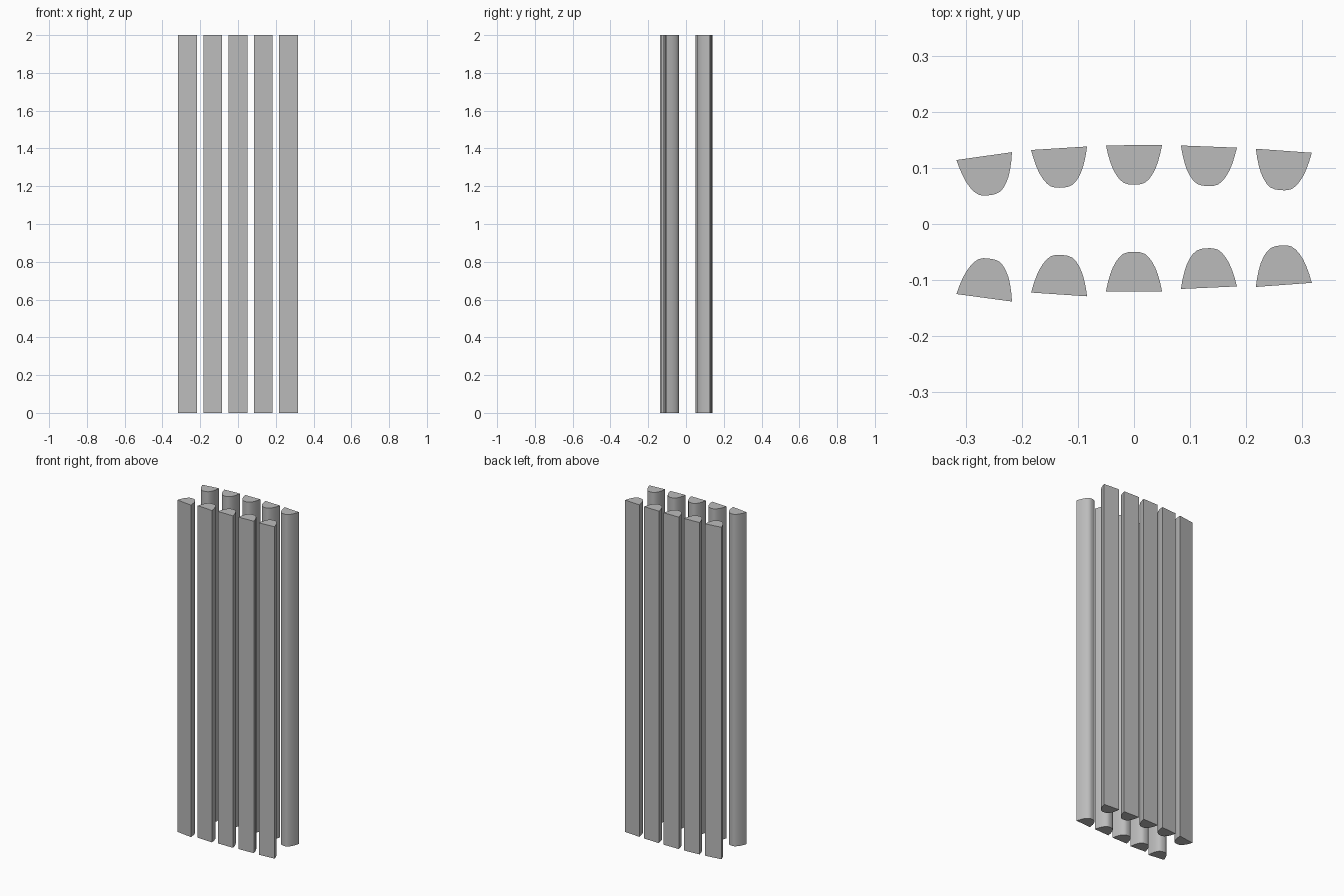
import bpy
import bmesh
from math import radians
from mathutils import Matrix, Vector

cube = bpy.data.objects.get("Cube")
if cube:
    bpy.data.objects.remove(cube, do_unlink=True)

# One plain grey for every slat
grey = bpy.data.materials.new("plain grey")
grey.use_nodes = True
colour = (0.5, 0.5, 0.5, 1)
grey.diffuse_color = colour
grey.node_tree.nodes["Principled BSDF"].inputs["Base Color"].default_value = colour

HEIGHT = 2.0
SPACING = 0.1335

# Half of the slat section: flat outer face at zero, rounded inner face
half = [(0.05, 0), (0.0465, 0.016), (0.0425, 0.03), (0.038, 0.042),
        (0.032, 0.053), (0.026, 0.061), (0.019, 0.067), (0.011, 0.0697),
        (0.004, 0.0703)]
section = half + [(-x, y) for x, y in reversed(half)]


def slat(name, x, y, angle, flip):
    """Extrude the section upright, turned so its flat face looks outward."""
    turn = Matrix.Rotation(radians(angle), 3, 'Z')
    bm = bmesh.new()
    ring = [bm.verts.new(turn @ Vector((px, -py if flip else py, 0)))
            for px, py in section]
    base = bm.faces.new(ring)
    top = bmesh.ops.extrude_face_region(bm, geom=[base])["geom"]
    bmesh.ops.translate(bm, vec=(0, 0, HEIGHT),
                        verts=[v for v in top if isinstance(v, bmesh.types.BMVert)])
    bmesh.ops.recalc_face_normals(bm, faces=bm.faces)
    mesh = bpy.data.meshes.new(name)
    bm.to_mesh(mesh)
    bm.free()
    mesh.materials.append(grey)
    obj = bpy.data.objects.new(name, mesh)
    obj.location = (x, y, 0)
    bpy.context.collection.objects.link(obj)
    bpy.ops.object.select_all(action='DESELECT')
    obj.select_set(True)
    bpy.context.view_layer.objects.active = obj
    bpy.ops.object.shade_smooth_by_angle(angle=radians(30))


# Two gently bowed rows of slats: (outer face y, turn in degrees)
front = [(-0.1315, -7.7), (-0.1255, -3.8), (-0.12, 0), (-0.1135, 2.6), (-0.1085, 4.2)]
back = [(0.121, 8), (0.135, 3.6), (0.1405, 0.5), (0.138, -2.2), (0.1305, -4.1)]
for row, spots, flip in (("front", front, False), ("back", back, True)):
    for i, (y, angle) in enumerate(spots):
        slat(f"{row}_slat_{i + 1}", (i - 2) * SPACING, y, angle, flip)
